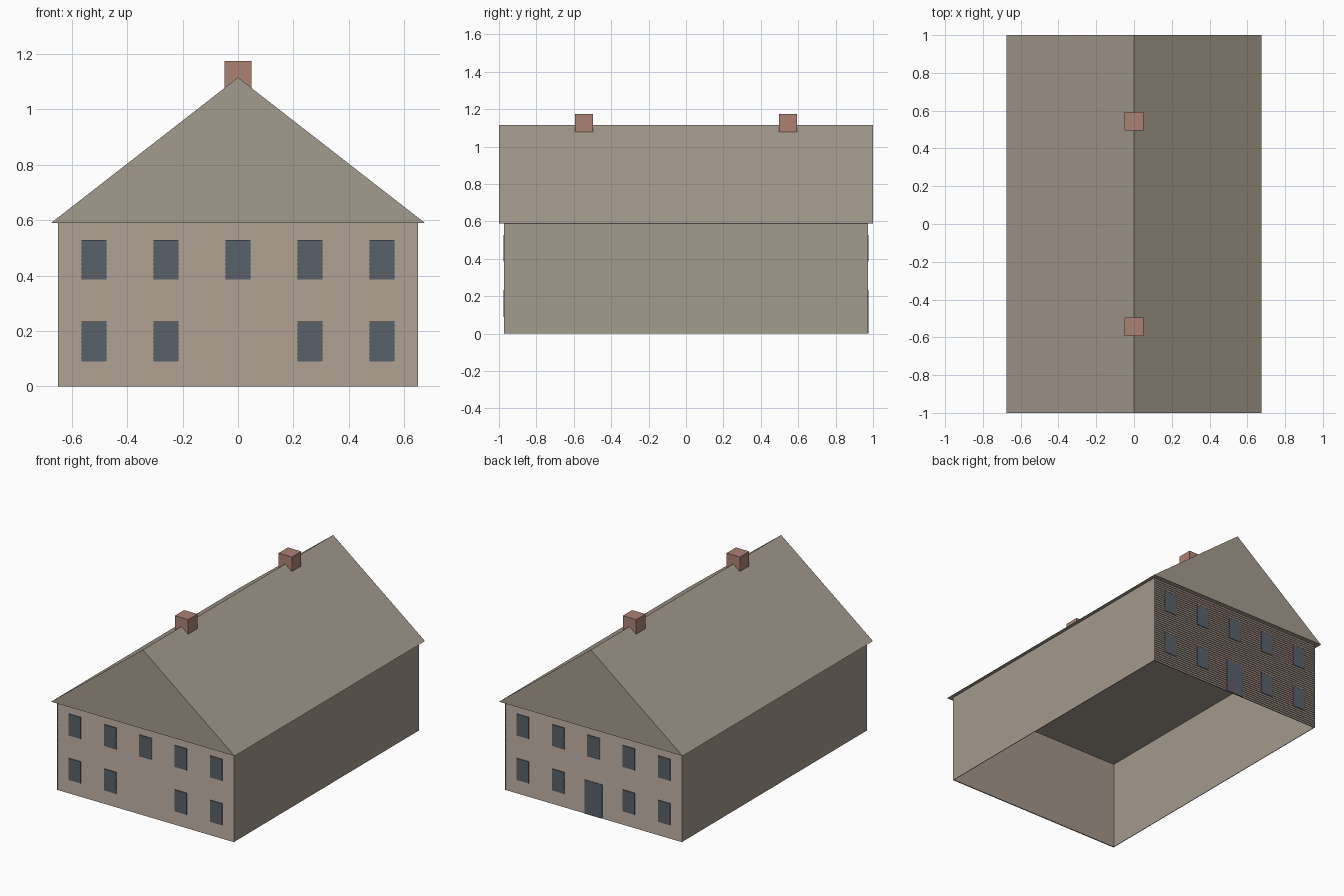
import bpy

cube = bpy.data.objects.get("Cube")
if cube:
    bpy.data.objects.remove(cube, do_unlink=True)


def material(name, colour):
    m = bpy.data.materials.new(name)
    m.use_nodes = True
    m.diffuse_color = (*colour, 1)
    bsdf = next(n for n in m.node_tree.nodes if n.type == "BSDF_PRINCIPLED")
    bsdf.inputs["Base Color"].default_value = (*colour, 1)
    return m


tan = material("tan", (0.37, 0.325, 0.265))
clapboard = material("clapboard", (0.37, 0.30, 0.25))
brick = material("brick", (0.41, 0.225, 0.17))
glass = material("blue grey", (0.098, 0.12, 0.138))


def build(name, verts, faces, mat):
    mesh = bpy.data.meshes.new(name)
    mesh.from_pydata(verts, [], faces)
    mesh.materials.append(mat)
    obj = bpy.data.objects.new(name, mesh)
    bpy.context.collection.objects.link(obj)
    return obj


def box(name, x, y, z, mat):
    verts = [(a, b, c) for a in x for b in y for c in z]
    faces = [(0, 1, 3, 2), (4, 6, 7, 5), (0, 4, 5, 1),
             (2, 3, 7, 6), (0, 2, 6, 4), (1, 5, 7, 3)]
    return build(name, verts, faces, mat)


def extrude_x(name, profile, half, mat):
    """Solid with a (y, z) outline running from -half to half along x."""
    n = len(profile)
    verts = [(s * half, y, z) for s in (-1, 1) for y, z in profile]
    faces = [(i, (i + 1) % n, (i + 1) % n + n, i + n) for i in range(n)]
    faces += [tuple(reversed(range(n))), tuple(range(n, 2 * n))]
    return build(name, verts, faces, mat)


HALF_W, EAVE, BOARDS = 0.65, 0.59, 40
INNER, THIN, LIP = 0.965, 0.968, 0.972

for side, sx in (("left", 1), ("right", -1)):
    box(side + "_wall", sorted((sx * HALF_W, sx * (HALF_W - 0.004))),
        (-LIP, LIP), (0, EAVE), tan)

for end, sy in (("front", -1), ("back", 1)):
    # Overlapping boards: each leans out to a lip at its lower edge
    outline = [(sy * INNER, EAVE), (sy * INNER, 0)]
    for i in range(BOARDS):
        outline.append((sy * LIP, EAVE * i / BOARDS))
        outline.append((sy * THIN, EAVE * (i + 1) / BOARDS))
    if sy < 0:
        outline.reverse()
    extrude_x(end + "_siding", outline, HALF_W - 0.001, clapboard)

    # Windows, with the lower middle bay left free
    depth = sorted((sy * THIN, sy * 0.9745))
    for floor, z in (("lower", 0.09), ("upper", 0.385)):
        for bay in range(-2, 3):
            if floor == "lower" and bay == 0:
                continue
            x = bay * 0.26
            box(f"{end}_{floor}_window_{bay + 3}", (x - 0.045, x + 0.045),
                depth, (z, z + 0.143), glass)

    # Chimney astride the ridge
    y = sy * 0.545
    box(end + "_chimney", (-0.049, 0.049), (y - 0.049, y + 0.049),
        (1.05, 1.174), brick)

box("back_door", (-0.065, 0.065), (THIN, 0.9745), (0, 0.225), glass)

# Solid gabled roof overhanging the walls
gable = [(-0.675, EAVE), (0.675, EAVE), (0, 1.115)]
roof = build("roof", [(x, y, z) for y in (-1, 1) for x, z in gable],
             [(0, 1, 2), (5, 4, 3), (0, 3, 4, 1), (1, 4, 5, 2), (2, 5, 3, 0)], tan)
